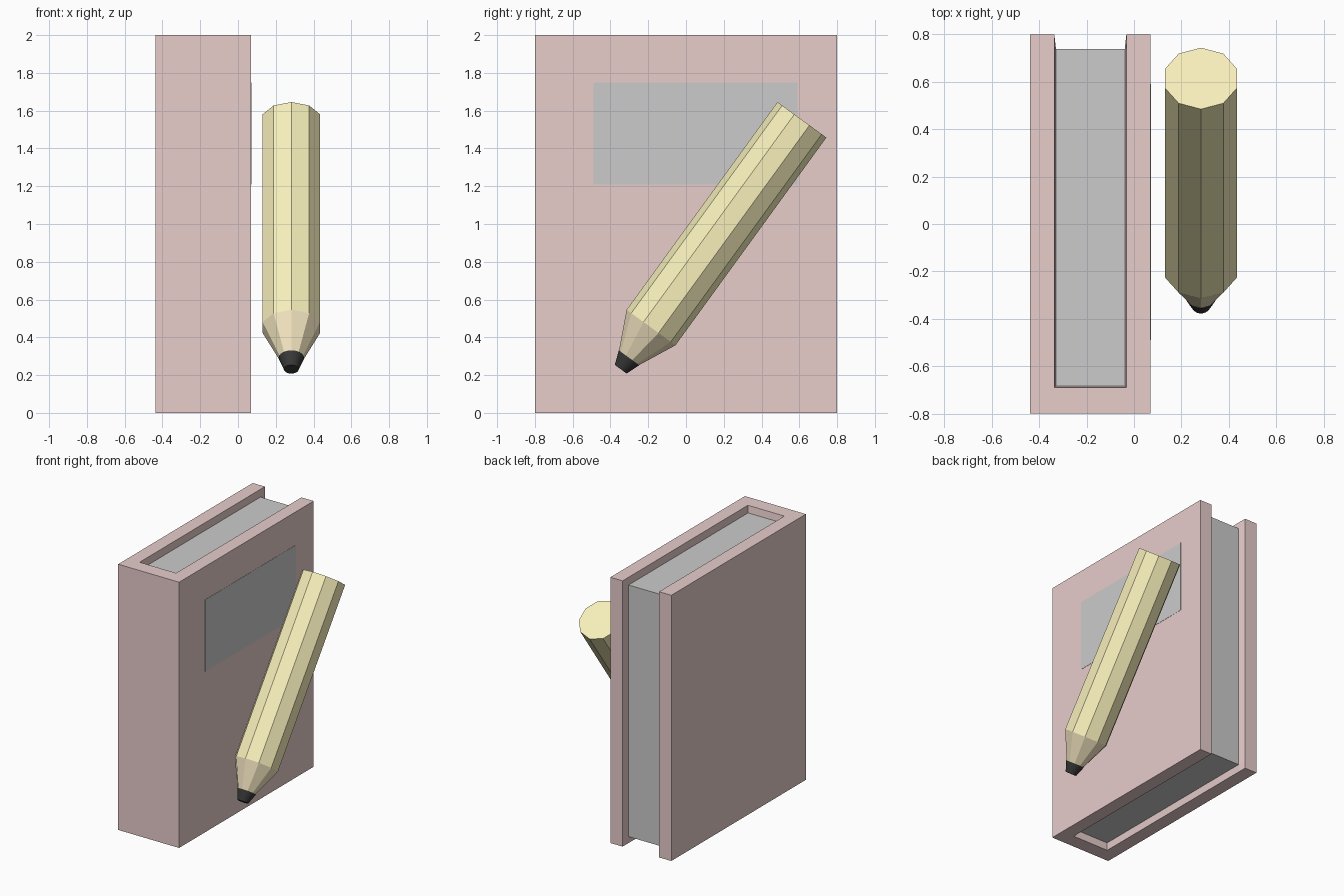
import bpy, bmesh, math
from mathutils import Vector

if "Cube" in bpy.data.objects:
    bpy.data.objects.remove(bpy.data.objects["Cube"])


def material(name, rgb):
    m = bpy.data.materials.new(name)
    m.diffuse_color = (*rgb, 1)
    m.use_nodes = True
    m.node_tree.nodes["Principled BSDF"].inputs["Base Color"].default_value = m.diffuse_color
    return m


RED = material("cover_red", (0.80, 0.61, 0.60))
YELLOW = material("pencil_yellow", (0.94, 0.87, 0.50))
WOOD = material("pencil_wood", (0.92, 0.80, 0.54))
BLACK = material("pencil_lead", (0.04, 0.04, 0.04))


def box(name, lo, hi):
    lo, hi = Vector(lo), Vector(hi)
    bpy.ops.mesh.primitive_cube_add(size=1, location=(lo + hi) / 2)
    ob = bpy.context.object
    ob.name = name
    ob.scale = hi - lo
    return ob


# Cover: U-shaped profile whose inner lip flares slightly at the open edges
CX, HALF = -0.184, 0.2537
LIP, INNER = 0.152, 0.145


def profile(half, front):
    right = [(HALF, -0.8), (HALF, 0.8), (LIP, 0.8), (half, 0.738), (half, front)]
    return right + [(-x, y) for x, y in reversed(right)]


bm = bmesh.new()
rings = []
for z, half, front in ((0, LIP, -0.69), (0.053, INNER, -0.683),
                       (1.947, INNER, -0.683), (2, LIP, -0.69)):
    rings.append([bm.verts.new((CX + x, y, z)) for x, y in profile(half, front)])
n = len(rings[0])
for a, b in zip(rings, rings[1:]):
    for i in range(n):
        j = (i + 1) % n
        bm.faces.new((a[i], a[j], b[j], b[i]))
for ring in (rings[0], rings[-1]):
    # two side boards and the spine
    bm.faces.new(ring[0:5])
    bm.faces.new(ring[5:10])
    bm.faces.new((ring[0], ring[4], ring[5], ring[9]))
bmesh.ops.recalc_face_normals(bm, faces=bm.faces)
mesh = bpy.data.meshes.new("book_cover")
bm.to_mesh(mesh)
bm.free()
cover = bpy.data.objects.new("book_cover", mesh)
bpy.context.collection.objects.link(cover)
mesh.materials.append(RED)

# Page block and the label on the right board
box("pages", (CX - INNER, -0.683, 0.053), (CX + INNER, 0.738, 1.947))
box("cover_label", (0.06, -0.49, 1.21), (0.0712, 0.59, 1.75))

# Pencil: stacked cones along one tilted axis
TILT = math.radians(36)
AXIS = Vector((0, math.sin(TILT), math.cos(TILT)))
BASE = Vector((0.2825, -0.185, 0.452))


def pencil_part(name, t0, t1, r0, r1, sides, mat):
    bpy.ops.mesh.primitive_cone_add(
        vertices=sides, radius1=r0, radius2=r1, depth=t1 - t0,
        location=BASE + AXIS * (t0 + t1) / 2, rotation=(-TILT, 0, 0))
    ob = bpy.context.object
    ob.name = name
    ob.data.materials.append(mat)
    return ob


pencil_part("pencil_body", 0, 1.359, 0.16, 0.16, 10, YELLOW)
pencil_part("pencil_wood", -0.2, 0, 0.065, 0.16, 10, WOOD)
pencil_part("pencil_lead", -0.273, -0.198, 0.039, 0.067, 32, BLACK)
bpy.ops.object.shade_smooth_by_angle()
